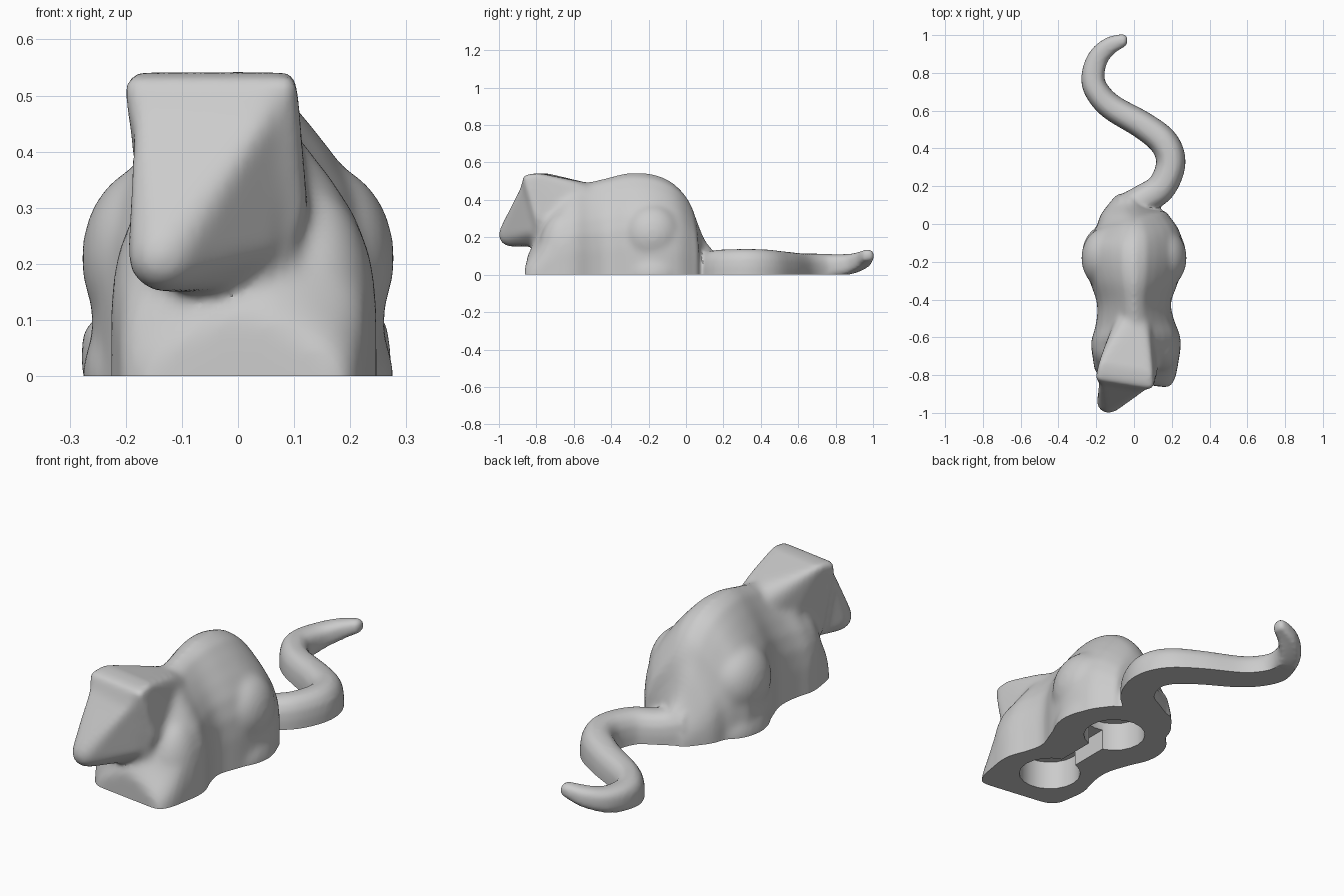
import bpy, bmesh, math
from mathutils import Vector, Matrix

cube = bpy.data.objects.get("Cube")
if cube:
    bpy.data.objects.remove(cube)


def add_object(name, bm):
    bmesh.ops.recalc_face_normals(bm, faces=bm.faces)
    mesh = bpy.data.meshes.new(name)
    bm.to_mesh(mesh)
    bm.free()
    ob = bpy.data.objects.new(name, mesh)
    bpy.context.collection.objects.link(ob)
    return ob


def spline(stations, steps=6):
    """Catmull-Rom through stations of (x, y, half width, bottom, top)."""
    s = [Vector(p) for p in stations]
    s = [s[0]] + s + [s[-1]]
    out = []
    for a, b, c, d in zip(s, s[1:], s[2:], s[3:]):
        for i in range(steps):
            t = i / steps
            out.append(0.5 * (2 * b + (c - a) * t + (2 * a - 5 * b + 4 * c - d) * t ** 2
                              + (3 * b - a - 3 * c + d) * t ** 3))
    return out + [s[-1]]


def loft(name, stations, arch):
    """Sweep an arched section along the stations."""
    rows = spline(stations)
    section = arch + [(-u, v) for u, v in reversed(arch[:-1])]
    bm = bmesh.new()
    rings = []
    for i, (x, y, w, low, top) in enumerate(rows):
        a, b = rows[max(i - 1, 0)], rows[min(i + 1, len(rows) - 1)]
        side = Vector((b[1] - a[1], a[0] - b[0])).normalized()
        rings.append([bm.verts.new((x + side.x * u * w, y + side.y * u * w,
                                    low + v * (top - low))) for u, v in section])
    for r, q in zip(rings, rings[1:]):
        for j in range(len(r)):
            k = (j + 1) % len(r)
            bm.faces.new((r[j], r[k], q[k], q[j]))
    bm.faces.new(rings[0])
    bm.faces.new(rings[-1])
    return add_object(name, bm)


def ellipsoid(name, center, radii):
    bm = bmesh.new()
    bmesh.ops.create_uvsphere(bm, u_segments=24, v_segments=14, radius=1)
    bm.transform(Matrix.Translation(center) @ Matrix.Diagonal((*radii, 1)))
    return add_object(name, bm)


def hull(name, points, ball, radius):
    """Convex hull around loose points and one ball."""
    bm = bmesh.new()
    for p in points:
        bm.verts.new(p)
    bmesh.ops.create_icosphere(bm, subdivisions=2, radius=radius,
                               matrix=Matrix.Translation(ball))
    res = bmesh.ops.convex_hull(bm, input=bm.verts[:])
    loose = {g for g in res["geom_interior"] + res["geom_unused"]
             if isinstance(g, bmesh.types.BMVert)}
    bmesh.ops.delete(bm, geom=list(loose), context="VERTS")
    return add_object(name, bm)


def apply_modifier(ob, kind, **settings):
    mod = ob.modifiers.new(kind.title(), kind)
    for key, value in settings.items():
        setattr(mod, key, value)
    bpy.context.view_layer.objects.active = ob
    bpy.ops.object.modifier_apply(modifier=mod.name)


def fuse(name, pieces, iterations):
    """Join pieces into one skin and soften it."""
    bpy.ops.object.select_all(action="DESELECT")
    for p in pieces:
        p.select_set(True)
    ob = bpy.context.view_layer.objects.active = pieces[0]
    bpy.ops.object.join()
    ob.name = name
    apply_modifier(ob, "REMESH", mode="VOXEL", voxel_size=0.011)
    apply_modifier(ob, "SMOOTH", factor=0.5, iterations=iterations)
    return ob


def cut(ob, bm):
    cutter = add_object("cutter", bm)
    cutter.hide_render = True
    apply_modifier(ob, "BOOLEAN", object=cutter, operation="DIFFERENCE", solver="EXACT")
    bpy.data.objects.remove(cutter)


def box(center, size):
    bm = bmesh.new()
    bmesh.ops.create_cube(bm, size=1)
    bm.transform(Matrix.Translation(center) @ Matrix.Diagonal((*size, 1)))
    return bm


# Torso, from the chest to the rump
LOW = -0.1
torso = [(0.005, -0.842, 0.18, 0.11), (0.01, -0.80, 0.21, 0.2), (0.01, -0.73, 0.225, 0.38),
         (0.01, -0.62, 0.237, 0.485), (0.005, -0.52, 0.207, 0.498), (0, -0.42, 0.195, 0.522),
         (0, -0.3, 0.235, 0.548), (0, -0.18, 0.26, 0.54), (0, -0.08, 0.25, 0.50),
         (-0.01, 0, 0.205, 0.42), (-0.02, 0.05, 0.165, 0.31), (-0.02, 0.1, 0.11, 0.19),
         (-0.01, 0.15, 0.07, 0.13)]
pieces = [loft("torso", [(x, y, w, LOW, t) for x, y, w, t in torso],
               [(1, 0), (1, 0.38), (0.96, 0.53), (0.84, 0.66), (0.66, 0.77),
                (0.46, 0.87), (0.25, 0.96), (0, 1)])]

# Haunches, feet and forelegs on both sides
for s in (-1, 1):
    pieces += [ellipsoid("haunch", (0.145 * s, -0.18, 0.21), (0.135, 0.165, 0.17)),
               ellipsoid("hind_foot", (0.165 * s, -0.17, 0.0), (0.113, 0.16, 0.13)),
               ellipsoid("foreleg", (0.01 + 0.12 * s, -0.65, 0.11), (0.117, 0.14, 0.23))]

# Head turned to one side, with ear corners and a pointed muzzle
pieces += [
    hull("skull", [(0.105, -0.872, 0.535), (-0.208, -0.822, 0.535), (0.10, -0.79, 0.543),
                   (-0.19, -0.74, 0.543), (-0.11, -0.62, 0.505), (0.08, -0.62, 0.505),
                   (0.12, -0.82, 0.36), (0.125, -0.80, 0.29), (-0.19, -0.80, 0.4),
                   (-0.17, -0.79, 0.25), (0.09, -0.80, 0.19), (-0.15, -0.80, 0.17),
                   (-0.13, -0.91, 0.33), (-0.03, -0.86, 0.17),
                   (0.12, -0.58, 0.3), (-0.13, -0.58, 0.3)],
         ball=(0, -0.52, 0.39), radius=0.1),
    hull("muzzle", [(-0.185, -0.825, 0.51), (0.08, -0.868, 0.5), (0.07, -0.83, 0.22),
                    (-0.10, -0.80, 0.15), (0.01, -0.80, 0.155), (-0.1, -0.78, 0.4)],
         ball=(-0.135, -0.94, 0.213), radius=0.066)]
body = fuse("animal_body", pieces, 16)

# Winding tail with an upturned tip
tail = [(-0.04, 0.07, 0.09, LOW, 0.16), (0.05, 0.13, 0.08, LOW, 0.13),
        (0.145, 0.195, 0.077, LOW, 0.135), (0.195, 0.32, 0.077, LOW, 0.138),
        (0.16, 0.43, 0.077, LOW, 0.135), (0.05, 0.52, 0.073, LOW, 0.125),
        (-0.12, 0.62, 0.068, LOW, 0.115), (-0.20, 0.71, 0.064, -0.06, 0.113),
        (-0.217, 0.79, 0.06, -0.015, 0.11), (-0.19, 0.88, 0.054, 0.005, 0.112),
        (-0.13, 0.942, 0.046, 0.035, 0.125), (-0.06, 0.971, 0.034, 0.07, 0.135),
        (-0.035, 0.975, 0.02, 0.08, 0.125)]
pieces = [body, loft("tail", tail, [(0.75, 0), (1, 0.25), (1, 0.6), (0.92, 0.78),
                                    (0.7, 0.91), (0.4, 0.98), (0, 1)])]
body = fuse("animal_body", pieces, 6)

# Flat base with two round sockets joined by a channel
cut(body, box((0, 0, -0.5), (3, 3, 1)))
for y in (-0.6, -0.14):
    socket = bmesh.new()
    bmesh.ops.create_cone(socket, cap_ends=True, segments=20, radius1=0.14, radius2=0.14,
                          depth=0.28, matrix=Matrix.Translation((0, y, 0)))
    cut(body, socket)
cut(body, box((0, -0.37, 0), (0.08, 0.4, 0.2)))

bpy.ops.object.select_all(action="DESELECT")
body.select_set(True)
bpy.context.view_layer.objects.active = body
bpy.ops.object.shade_smooth_by_angle(angle=math.radians(35))
